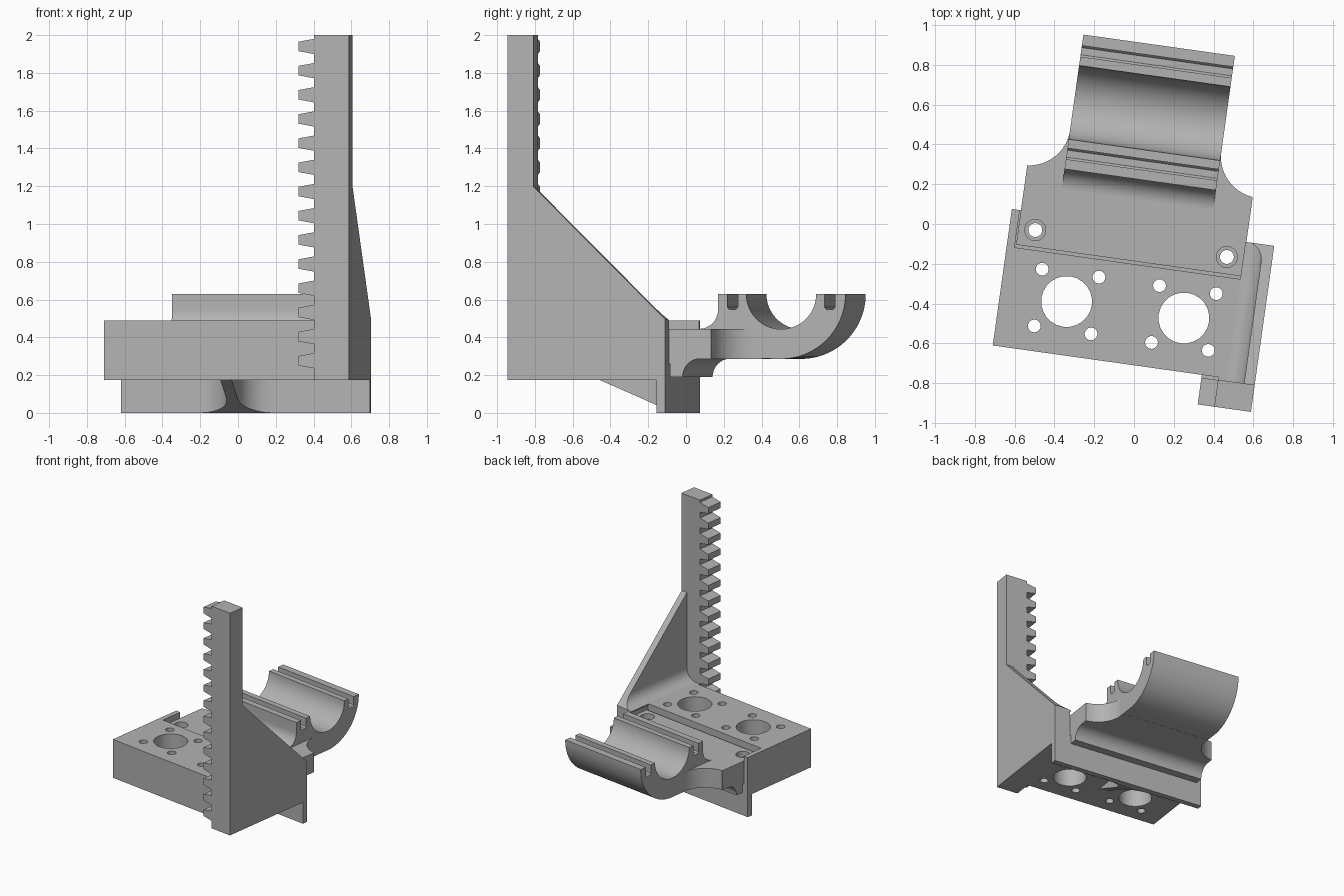
import bpy, bmesh, math
from mathutils import Matrix, Vector

cube = bpy.data.objects.get("Cube")
if cube:
    bpy.data.objects.remove(cube, do_unlink=True)

grey = bpy.data.materials.new("plain grey")
grey.use_nodes = True
tone = (0.45, 0.45, 0.45, 1)
grey.diffuse_color = tone
grey.node_tree.nodes["Principled BSDF"].inputs["Base Color"].default_value = tone

TURN = Matrix.Rotation(math.radians(-8), 4, 'Z')
parts = []


def arc(cx, cy, r, start, end, n=12):
    """Points on a circle between two angles in degrees."""
    steps = [math.radians(start + (end - start) * i / n) for i in range(n + 1)]
    return [(cx + r * math.cos(t), cy + r * math.sin(t)) for t in steps]


def prism(name, pts, axis, lo, hi, clip=None, helper=False):
    """Extrude a profile along an axis; clip = (point, normal) of the side removed."""
    place = {'x': lambda p, d: (d, p[0], p[1]),
             'y': lambda p, d: (p[0], d, p[1]),
             'z': lambda p, d: (p[0], p[1], d)}[axis]
    bm = bmesh.new()
    face = bm.faces.new([bm.verts.new(place(p, lo)) for p in pts])
    ext = bmesh.ops.extrude_face_region(bm, geom=[face])
    verts = [g for g in ext["geom"] if isinstance(g, bmesh.types.BMVert)]
    bmesh.ops.translate(bm, verts=verts, vec=place((0, 0), hi - lo))
    if clip:
        geom = bm.verts[:] + bm.edges[:] + bm.faces[:]
        bmesh.ops.bisect_plane(bm, geom=geom, plane_co=clip[0], plane_no=clip[1], clear_outer=True)
        bmesh.ops.holes_fill(bm, edges=[e for e in bm.edges if e.is_boundary])
    bmesh.ops.recalc_face_normals(bm, faces=bm.faces[:])
    mesh = bpy.data.meshes.new(name)
    bm.to_mesh(mesh)
    bm.free()
    mesh.materials.append(grey)
    obj = bpy.data.objects.new(name, mesh)
    bpy.context.collection.objects.link(obj)
    obj.hide_render = helper
    if not helper:
        parts.append(obj)
    return obj


def box(name, x, y, z, **kw):
    return prism(name, [(x[0], y[0]), (x[1], y[0]), (x[1], y[1]), (x[0], y[1])], 'z', *z, **kw)


def drill(x, y, r, lo=-0.1, hi=1.0, n=24):
    return prism("drill", arc(x, y, r, 0, 360, n)[:-1], 'z', lo, hi, helper=True)


def cut(obj, cutters):
    """Subtract cutters, bake the result and drop the cutters."""
    for c in cutters:
        mod = obj.modifiers.new("cut", 'BOOLEAN')
        mod.operation = 'DIFFERENCE'
        mod.solver = 'EXACT'
        mod.object = c
    dg = bpy.context.evaluated_depsgraph_get()
    baked = bpy.data.meshes.new_from_object(obj.evaluated_get(dg))
    obj.modifiers.clear()
    obj.data = baked
    for c in cutters:
        bpy.data.objects.remove(c, do_unlink=True)


LEFT, RIGHT, FRONT, BACK = -0.618, 0.713, -0.703, -0.011
BOTTOM, TOP = 0.175, 0.49
SCREWS = [(-0.487, -0.099), (0.485, -0.099)]


def screw_drills():
    return [drill(x, y, 0.035) for x, y in SCREWS]


# Motor block with seat for the holder, two bores and their bolt holes
block = box("motor_block", (LEFT, RIGHT), (FRONT, BACK), (BOTTOM, TOP))
cutters = [box("seat_cutter", (-0.578, 0.574), (-0.2, 0.1), (0.26, 0.6), helper=True)]
for x in (-0.281, 0.314):
    cutters.append(drill(x, -0.433, 0.128))
    cutters += [drill(x + i, -0.433 + j, 0.032) for i in (-0.144, 0.144) for j in (-0.144, 0.144)]
cut(block, cutters + screw_drills())

# Back skirt below the block
box("back_skirt", (LEFT, RIGHT), (-0.057, BACK), (0, BOTTOM + 0.001))

# Flared rib between block underside and skirt
rib = [(0.21, -0.05)] + arc(0.2, -0.227, 0.17, 90, 180, 10) + [(0.03, -0.47)]
rib += [(-x, y) for x, y in reversed(rib)]
prism("skirt_rib", rib, 'z', 0, BOTTOM + 0.001,
      clip=(Vector((0, -0.46, BOTTOM)), Vector((0, -0.175, -0.403))))

# Rack bar and teeth
box("rack_bar", (0.527, RIGHT), (-0.853, -0.716), (BOTTOM, 2))
box("rack_foot", (0.527, RIGHT), (-0.72, -0.70), (BOTTOM, TOP))
for i in range(14):
    z = 0.276 + 0.128 * i
    prism("rack_tooth", [(0.53, z - 0.041), (0.53, z + 0.041), (0.443, z + 0.025), (0.443, z - 0.025)],
          'y', -0.853, -0.702 if z < TOP else -0.718)

# Triangular side brace and its fillet onto the block
prism("side_brace", [(-0.72, BOTTOM), (BACK, BOTTOM), (BACK, 0.495), (-0.718, 1.2)], 'x', 0.659, RIGHT)
fillet = [(0.665, TOP - 0.01), (0.567, TOP - 0.01)] + arc(0.567, TOP + 0.092, 0.092, 270, 360) + [(0.665, TOP + 0.092)]
prism("brace_fillet", fillet, 'y', -0.718, BACK,
      clip=(Vector((0, BACK, 0.495)), Vector((0, 0.705, 0.707))))

# Holder plate with scooped corners
UNDER, DECK = 0.286, 0.445
side = [(0.572, -0.185), (0.572, 0.215)] + arc(0.592, 0.425, 0.209, 264, 180) + [(0.383, 0.46)]
outline = side + [(-x, y) for x, y in reversed(side)]
plate = prism("holder_plate", outline, 'z', UNDER, DECK)
cut(plate, screw_drills() + [drill(x, y, 0.053, 0.40, 0.6) for x, y in SCREWS])

# Holder flange under the plate, curving up to it
flange = [(-0.185, 0.29), (-0.185, 0.262), (-0.004, 0.262), (-0.004, 0.19), (0.06, 0.19)]
flange += arc(0.16, 0.19, 0.098, 180, 90) + [(0.16, 0.29)]
cut(prism("holder_flange", flange, 'x', -0.572, 0.572), screw_drills())

# Half-round cradle with a grooved lip on either side
MID, RIM = 0.563, 0.63


def groove(side):
    c = MID + side * 0.26
    return [(c - 0.028, RIM), (c - 0.028, 0.56), (c - 0.018, 0.548),
            (c + 0.018, 0.548), (c + 0.028, 0.56), (c + 0.028, RIM)]


cradle = [(0.125, UNDER + 0.005), (0.125, DECK)] + arc(0.125, DECK + 0.1, 0.1, 270, 360)
cradle += [(0.225, RIM)] + groove(-1) + arc(MID, RIM, 0.187, 180, 360, 32)
cradle += groove(1) + arc(MID, RIM, 0.344, 0, -90, 28)
prism("cradle", cradle, 'x', -0.384, 0.384)

# Turn the assembly and shade it
bpy.ops.object.select_all(action='DESELECT')
for obj in parts:
    obj.data.transform(TURN)
    obj.select_set(True)
bpy.context.view_layer.objects.active = parts[0]
bpy.ops.object.shade_smooth_by_angle(angle=math.radians(25))
